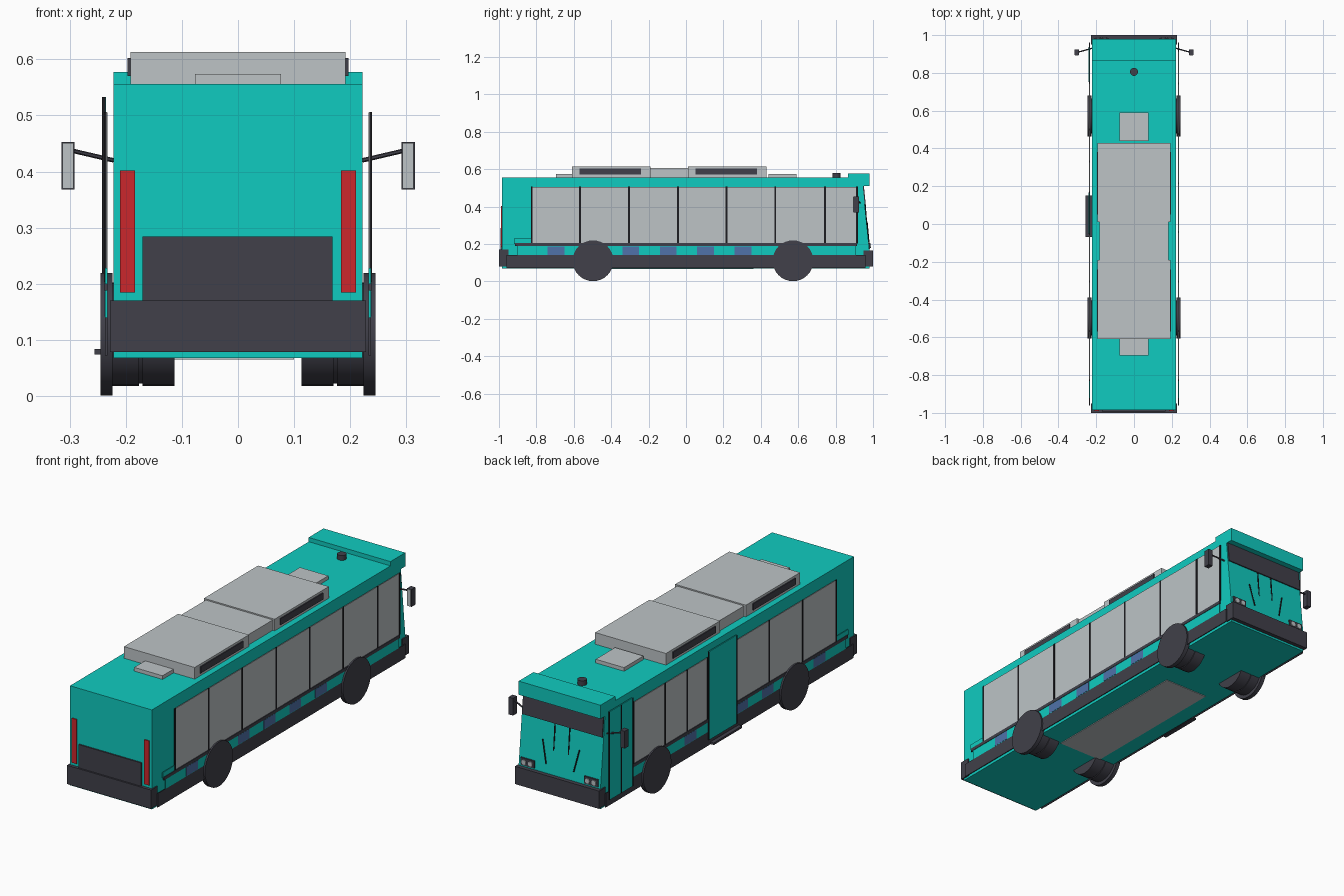
import bpy, bmesh, math
from mathutils import Vector

cube = bpy.data.objects.get("Cube")
if cube:
    bpy.data.objects.remove(cube, do_unlink=True)


def material(name, r, g, b):
    m = bpy.data.materials.new(name)
    m.use_nodes = True
    m.diffuse_color = (r, g, b, 1)
    m.node_tree.nodes["Principled BSDF"].inputs["Base Color"].default_value = (r, g, b, 1)
    return m


TEAL = material("teal paint", 0.005, 0.6, 0.53)
DARK = material("dark plastic", 0.052, 0.051, 0.068)
GREY = material("light grey", 0.51, 0.55, 0.565)
BLACK = material("black trim", 0.012, 0.012, 0.015)
RED = material("red lamp", 0.6, 0.02, 0.025)
BLUE = material("blue panel", 0.08, 0.17, 0.4)


def finish(name, bm, mat):
    bmesh.ops.recalc_face_normals(bm, faces=bm.faces)
    mesh = bpy.data.meshes.new(name)
    bm.to_mesh(mesh)
    bm.free()
    mesh.materials.append(mat)
    ob = bpy.data.objects.new(name, mesh)
    bpy.context.collection.objects.link(ob)
    return ob


def box(name, x, y, z, mat):
    """Box from (min, max) pairs on each axis."""
    bm = bmesh.new()
    bmesh.ops.create_cube(bm, size=1)
    for v in bm.verts:
        v.co = [(a + b) / 2 + c * (b - a) for (a, b), c in zip((x, y, z), v.co)]
    return finish(name, bm, mat)


def extrude_x(name, profile, half, mat):
    """Side outline of (y, z) points, widened across x."""
    bm = bmesh.new()
    face = bm.faces.new([bm.verts.new((-half, y, z)) for y, z in profile])
    ext = bmesh.ops.extrude_face_region(bm, geom=[face])["geom"]
    bmesh.ops.translate(bm, vec=(2 * half, 0, 0),
                        verts=[g for g in ext if isinstance(g, bmesh.types.BMVert)])
    return finish(name, bm, mat)


def rod(name, start, end, radius, mat, sides=6):
    a, b = Vector(start), Vector(end)
    bm = bmesh.new()
    bmesh.ops.create_cone(bm, cap_ends=True, segments=sides, radius1=radius,
                          radius2=radius, depth=(b - a).length)
    bm.transform((b - a).to_track_quat("Z", "Y").to_matrix().to_4x4())
    bmesh.ops.translate(bm, vec=(a + b) / 2, verts=bm.verts)
    return finish(name, bm, mat)


def smooth(ob):
    bpy.ops.object.select_all(action="DESELECT")
    ob.select_set(True)
    bpy.context.view_layer.objects.active = ob
    bpy.ops.object.shade_smooth_by_angle(angle=math.radians(35))


def span(side, a, b):
    return tuple(sorted((side * a, side * b)))


# Body shell with raked front, and roof cap over the windscreen
extrude_x("body", [(-0.985, 0.068), (0.98, 0.068), (0.98, 0.17), (0.945, 0.51),
                   (0.945, 0.556), (-0.985, 0.556)], 0.222, TEAL)
box("roof_cap", (-0.222, 0.222), (0.865, 0.98), (0.51, 0.577), TEAL)
box("floor_panel", (-0.14, 0.1), (-0.42, 0.36), (0.065, 0.07), GREY)

# Bumpers
box("rear_bumper", (-0.228, 0.228), (-1, -0.95), (0.078, 0.17), DARK)
box("front_bumper", (-0.228, 0.228), (0.95, 1), (0.078, 0.165), DARK)

# Rear engine cover and lamps
box("engine_cover", (-0.17, 0.168), (-0.992, -0.98), (0.165, 0.284), DARK)

# Roof equipment
for label, a, b in (("rear", -0.61, -0.19), ("front", 0.01, 0.43)):
    box(label + "_roof_unit", (-0.192, 0.192), (a, b), (0.55, 0.613), GREY)
    for s in (-1, 1):
        box(label + "_unit_grille", span(s, 0.19, 0.197), (a + 0.04, b - 0.05),
            (0.57, 0.602), DARK)
box("roof_unit_link", (-0.182, 0.182), (-0.19, 0.01), (0.55, 0.607), GREY)
box("rear_hatch", (-0.077, 0.077), (-0.695, -0.605), (0.55, 0.574), GREY)
box("front_hatch", (-0.077, 0.077), (0.44, 0.59), (0.55, 0.574), GREY)
smooth(rod("roof_vent", (0, 0.805, 0.55), (0, 0.805, 0.58), 0.021, DARK, 20))

# Window pillar positions for each side, grouped into glazed runs
GLAZING = {
    1: [(-0.825, -0.567, -0.305, -0.043, 0.216, 0.477, 0.743, 0.915)],
    -1: [(-0.825, -0.567, -0.305, -0.055), (0.17, 0.33, 0.5, 0.745)],
}
OUT = (0.233, 0.237)

for s in (-1, 1):
    # Side glazing with pillars
    for run in GLAZING[s]:
        box("side_windows", span(s, *OUT), (run[0], run[-1]), (0.205, 0.505), GREY)
        for y in run:
            box("window_pillar", span(s, 0.2345, 0.2385), (y - 0.005, y + 0.005),
                (0.203, 0.506), BLACK)
    # Lower side: skirt, panels, rub strip
    box("skirt", span(s, *OUT), (-0.96, 0.96), (0.072, 0.14), DARK)
    box("lower_panel", span(s, *OUT), (-0.9, 0.91), (0.14, 0.19), TEAL)
    box("rear_side_flap", span(s, *OUT), (-0.92, -0.83), (0.2, 0.228), TEAL)
    box("rub_strip", span(s, 0.233, 0.239), (-0.915, 0.915), (0.188, 0.204), DARK)
    for y in (-0.695, -0.295, -0.095, 0.105, 0.305):
        box("blue_panel", span(s, 0.234, 0.238), (y - 0.045, y + 0.045),
            (0.142, 0.186), BLUE)

    # Wheels: flat outer disc and narrower tyre behind it
    for y in (-0.497, 0.572):
        smooth(rod("wheel_disc", (s * 0.224, y, 0.11), (s * 0.245, y, 0.11), 0.109, DARK, 32))
        for a, b, r in ((0.113, 0.17, 0.092), (0.17, 0.176, 0.088), (0.176, 0.224, 0.092)):
            smooth(rod("tyre", (s * a, y, 0.11), (s * b, y, 0.11), r, DARK, 32))

    # Rear lamp
    box("rear_lamp", span(s, 0.184, 0.21), (-0.99, -0.98), (0.184, 0.402), RED)

    # Mirror with glass facing the rear
    rod("mirror_arm", (s * 0.222, 0.93, 0.42), (s * 0.295, 0.91, 0.437), 0.004, DARK)
    box("mirror_housing", span(s, 0.291, 0.315), (0.895, 0.925), (0.368, 0.453), DARK)
    box("mirror_glass", span(s, 0.293, 0.313), (0.892, 0.896), (0.37, 0.451), GREY)

    # Headlamp pair
    box("headlamp_housing", span(s, 0.135, 0.21), (0.96, 0.984), (0.172, 0.208), DARK)
    for x in (0.155, 0.19):
        rod("headlamp", (s * x, 0.97, 0.19), (s * x, 0.988, 0.19), 0.012, GREY, 12)

    # Wipers
    rod("wiper_blade", (s * 0.04, 0.968, 0.28), (s * 0.04, 0.958, 0.41), 0.003, BLACK)
    rod("wiper_arm", (s * 0.075, 0.978, 0.21), (s * 0.1, 0.968, 0.32), 0.003, BLACK)

# Destination panel following the rake of the front
extrude_x("destination_panel", [(0.954, 0.41), (0.961, 0.41), (0.951, 0.51), (0.944, 0.51)],
          0.218, DARK)

# Doors on one side, with seams and a ramp
for label, a, b in (("front", 0.755, 0.935), ("middle", -0.05, 0.165)):
    box(label + "_door", (-0.241, -0.235), (a, b), (0.1, 0.533), TEAL)
    for y in (a, b):
        box(label + "_door_seam", (-0.242, -0.236), (y - 0.002, y + 0.002),
            (0.1, 0.533), BLACK)
box("front_door_seam", (-0.242, -0.236), (0.843, 0.847), (0.1, 0.533), BLACK)
box("door_ramp", (-0.256, -0.2), (-0.07, 0.15), (0.074, 0.084), DARK)
